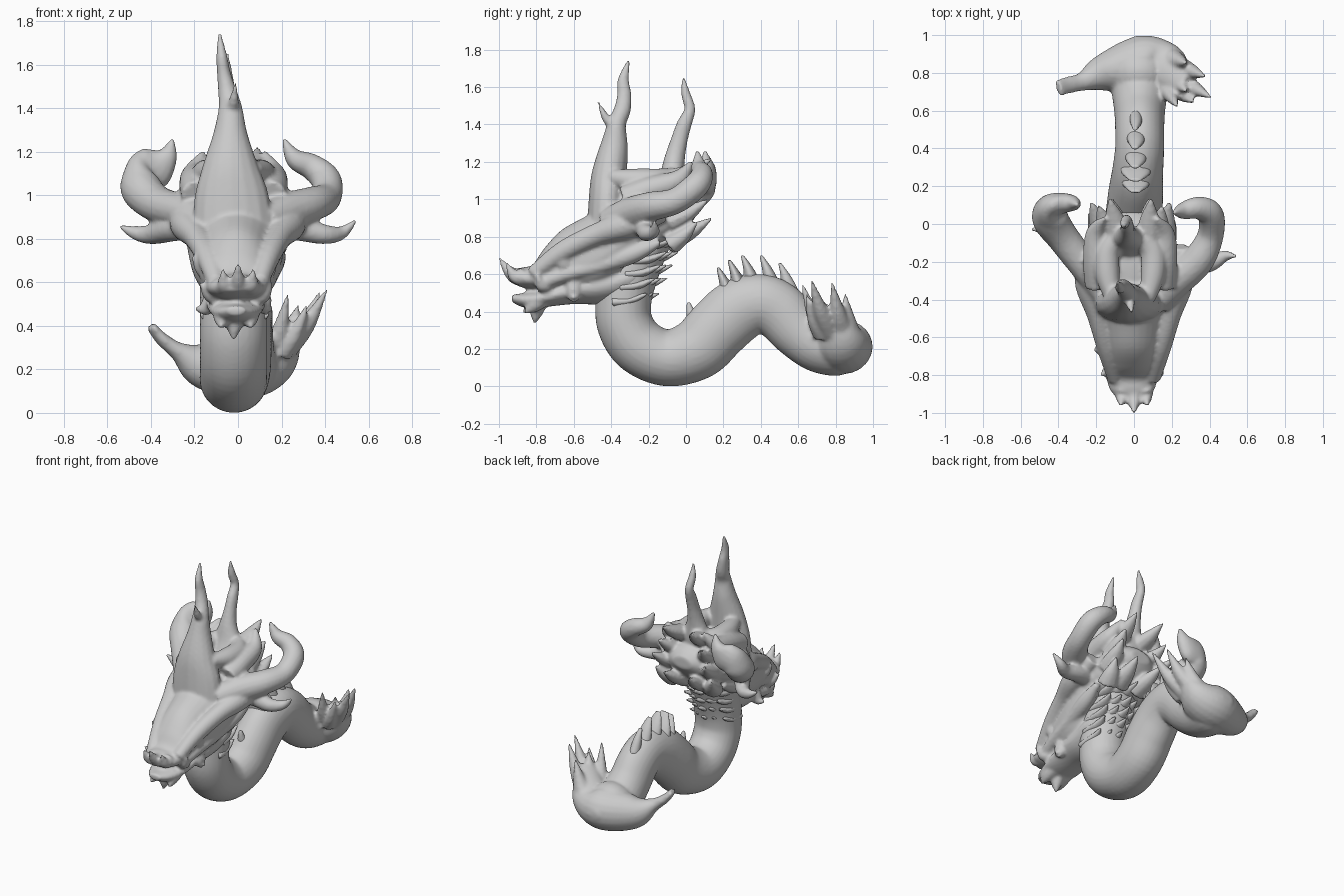
import bpy, bmesh, math
from mathutils import Vector


def spline(pts, n=6):
    """Catmull-Rom through tuples of any length."""
    out = []
    for i in range(len(pts) - 1):
        a, b, c, d = (pts[max(0, min(len(pts) - 1, i + k))] for k in (-1, 0, 1, 2))
        for s in range(n):
            t = s / n
            out.append([.5 * (2 * q + (r - p) * t + (2 * p - 5 * q + 4 * r - w) * t * t
                        + (3 * q - p - 3 * r + w) * t ** 3) for p, q, r, w in zip(a, b, c, d)])
    out.append(list(pts[-1]))
    return out


def skin(bm, rings):
    loops = [[bm.verts.new(p) for p in r] for r in rings]
    n = len(loops[0])
    for a, b in zip(loops, loops[1:]):
        for i in range(n):
            bm.faces.new((a[i], a[(i + 1) % n], b[(i + 1) % n], b[i]))
    bm.faces.new(loops[0][::-1])
    bm.faces.new(loops[-1])


def tube(bm, pts, ref=(1, 0, 0), seg=16, n=6):
    """Tapered tube, points are (x, y, z, radius along ref, other radius)."""
    sp = spline([p if len(p) == 5 else (*p, p[3]) for p in pts], n)
    pos = [Vector(p[:3]) for p in sp]
    rings = []
    for i, p in enumerate(sp):
        t = (pos[min(i + 1, len(pos) - 1)] - pos[max(i - 1, 0)]).normalized()
        u = Vector(ref) - t * t.dot(Vector(ref))
        if u.length < .05:
            u = t.orthogonal()
        u.normalize()
        v = t.cross(u)
        a, b = max(p[3], .003), max(p[4], .003)
        rings.append([pos[i] + u * a * math.cos(k * math.tau / seg) + v * b * math.sin(k * math.tau / seg)
                      for k in range(seg)])
    skin(bm, rings)


def hull(bm, stations, taper, cx=0, seg=28):
    """Loft along y, stations are (y, top, bottom, half width), narrower on top."""
    rings = []
    for y, top, bot, w in spline(stations, 5):
        ring = []
        for k in range(seg):
            a = k * math.tau / seg
            s, c = math.sin(a), math.cos(a)
            ring.append((cx + w * c * (1 - taper * s), y, (top + bot) / 2 + s * (top - bot) / 2))
        rings.append(ring)
    skin(bm, rings)


def spike(bm, base, tip, r, flat=1, bend=.03):
    m = [(a + b) / 2 for a, b in zip(base, tip)]
    m[2] -= bend
    tube(bm, [(*base, r, r * flat), (*m, r * .7, r * .7 * flat), (*tip, .006)], seg=10, n=4)


def finish(bm, name, voxel, smooth=3):
    bmesh.ops.recalc_face_normals(bm, faces=bm.faces)
    me = bpy.data.meshes.new(name)
    bm.to_mesh(me)
    bm.free()
    ob = bpy.data.objects.new(name, me)
    bpy.context.collection.objects.link(ob)
    m = ob.modifiers.new("fuse", 'REMESH')
    m.mode = 'VOXEL'
    m.voxel_size = voxel
    m.use_smooth_shade = True
    m = ob.modifiers.new("soften", 'SMOOTH')
    m.factor = .5
    m.iterations = smooth


# serpentine body with crosswise tail
bm = bmesh.new()
tube(bm, [(-.02, -.14, .9, .14, .12), (-.02, -.24, .76, .15, .15), (-.02, -.31, .6, .155, .16),
          (-.02, -.335, .45, .155, .15), (-.02, -.325, .33, .155, .15), (-.02, -.25, .215, .155, .152),
          (-.02, -.1, .152, .155, .152), (0, .06, .2, .15, .165), (.01, .17, .31, .145, .17),
          (.02, .28, .405, .135, .17), (.03, .4, .445, .13, .155), (.03, .5, .4, .13, .155),
          (.03, .6, .3, .135, .15), (.03, .71, .225, .15, .15), (.03, .82, .215, .16, .158),
          (.03, .92, .215, .12, .11), (.03, .995, .215, .03, .03)], seg=28)
tube(bm, [(-.4, .72, .4, .02, .045), (-.35, .735, .34, .03, .045), (-.27, .755, .28, .045, .05),
          (-.16, .8, .22, .11, .1), (.03, .84, .21, .145, .155), (.15, .83, .24, .12, .14),
          (.22, .79, .34, .06, .1), (.28, .75, .42, .03, .08)], ref=(0, 0, 1), seg=20)
# webbed tail fin fingers
for base, tip, r in [((.22, .77, .3), (.41, .67, .57), .06), ((.22, .84, .3), (.38, .78, .56), .06),
                     ((.2, .73, .28), (.32, .64, .5), .055), ((.16, .74, .28), (.23, .62, .55), .055),
                     ((.18, .88, .26), (.28, .85, .5), .065), ((.18, .8, .28), (.28, .7, .5), .07)]:
    spike(bm, base, tip, r)
finish(bm, "serpent_body", .012)

# head: skull, lower jaw
bm = bmesh.new()
hull(bm, [(-.945, .61, .56, .06), (-.88, .635, .53, .115), (-.82, .65, .52, .135), (-.76, .735, .51, .145),
          (-.66, .84, .5, .165), (-.5, .93, .5, .2), (-.38, 1.03, .55, .22), (-.25, 1.06, .68, .23),
          (-.1, 1.06, .76, .22), (0, 1.05, .84, .17), (.06, 1.0, .92, .07)], .1, -.01)
hull(bm, [(-.93, .49, .45, .04), (-.86, .5, .42, .09), (-.75, .52, .425, .125), (-.6, .58, .44, .14),
          (-.45, .62, .44, .15), (-.3, .66, .48, .15), (-.2, .66, .56, .1)], -.1, -.01)
# nose tusks and chin beard
for x, y, z in [(0, -1.0, .69), (-.07, -.96, .66), (.07, -.96, .66)]:
    spike(bm, (x * .8, -.88, .585), (x, y, z), .05)
for x, y, z in [(-.02, -.81, .335), (-.08, -.87, .39), (.06, -.86, .39)]:
    spike(bm, (x * .8, -.79, .46), (x, y, z), .055, bend=0)
# tall forehead crest and rear horn
tube(bm, [(-.02, -.43, .82, .19, .1), (-.03, -.42, 1.0, .17, .1), (-.035, -.41, 1.13, .13, .095),
          (-.035, -.385, 1.28, .08, .075), (-.035, -.37, 1.4, .055, .05), (-.05, -.34, 1.48, .042, .045),
          (-.065, -.33, 1.56, .032, .038), (-.075, -.335, 1.64, .025, .03), (-.085, -.305, 1.745, .008)])
spike(bm, (-.03, -.38, 1.4), (-.01, -.47, 1.52), .035)
tube(bm, [(-.02, -.12, .96, .15, .1), (-.03, -.08, 1.1, .11, .07), (-.035, -.06, 1.22, .06, .055),
          (-.035, -.035, 1.32, .04, .045), (-.035, -.01, 1.4, .035, .04), (-.04, .02, 1.48, .028, .03),
          (-.05, 0, 1.56, .025, .025), (-.05, -.015, 1.65, .008)])

# curled side horns
tube(bm, [(.12, -.42, .88, .07), (.22, -.3, .92, .09), (.34, -.19, .96, .08, .085), (.405, -.06, .99, .07),
          (.405, .05, 1.07, .07), (.34, .085, 1.13, .06), (.26, .07, 1.17, .045), (.21, .06, 1.26, .008)],
     ref=(0, 0, 1))
tube(bm, [(-.14, -.4, .88, .07), (-.24, -.25, .92, .08), (-.37, -.08, .96, .085), (-.445, .03, 1.03, .095),
          (-.44, .09, 1.1, .095, .07), (-.38, .11, 1.13, .1, .055), (-.325, .11, 1.18, .05, .04),
          (-.3, .1, 1.26, .008)], ref=(0, 0, 1))
for s in (-1, 1):
    # brow and cheek ridges
    tube(bm, [(s * .1, -.82, .6, .04), (s * .14, -.66, .72, .055), (s * .19, -.48, .81, .06),
              (s * .24, -.3, .87, .075), (s * .24, -.12, .93, .05)])
    tube(bm, [(s * .1, -.8, .54, .035), (s * .13, -.64, .6, .04), (s * .15, -.45, .65, .045),
              (s * .17, -.28, .71, .05), (s * .19, -.14, .77, .02)])
    spike(bm, (s * .1, -.64, .67), (s * .19 - .02, -.67, .72), .07)
    spike(bm, (s * .08, -.74, .55), (s * .165 - .01, -.8, .6), .055)
    spike(bm, (s * .1, -.6, .54), (s * .18 - .02, -.6, .48), .05)
    # crown rim joining crest and rear horn
    tube(bm, [(s * .09 - .02, -.4, 1.12, .04), (s * .12 - .02, -.27, 1.1, .065), (s * .12 - .02, -.15, 1.1, .065),
              (s * .07 - .02, -.07, 1.12, .05)])
    tube(bm, [(s * .17 - .02, -.33, 1.0, .07), (s * .18 - .02, -.2, 1.05, .07), (s * .18 - .02, -.05, 1.1, .055),
              (s * .14 - .02, .03, 1.2, .01)])
    # pointed ears below the horns
    y = -.1 - .07 * s
    tube(bm, [(s * .15, -.26, .88, .08), (s * .28, -.22, .85, .06), (s * .4, y - .04, .82, .045),
              (s * .48, y, .83, .03), (s * .545, y, .875 + .015 * s, .006)], ref=(0, 0, 1))
    # tufts behind the skull
    for x, y, z in [(.11, .14, 1.22), (.17, .1, 1.1), (.21, .12, 1.0), (.1, .14, .9), (.22, .06, .88)]:
        spike(bm, (s * x * .7, -.08, z - .12), (s * x - .02, y, z), .075, .8, .01)
finish(bm, "dragon_head", .011)

# layered neck mane ruffles
bm = bmesh.new()
for z, y in [(.85, -.01), (.79, .01), (.71, -.04), (.64, -.07), (.57, -.1), (.49, -.14)]:
    for x in (-.14, -.08, -.02, .04, .1):
        off = abs(x + .02)
        spike(bm, (x * .8, y - .2 - off * .4, z - .04), (x * 1.1, y - off * .5, z + .01), .065, .5, .015)
finish(bm, "neck_mane", .009, 2)

# dorsal spine plates along the hump
bm = bmesh.new()
for y, z, w in [(.17, .635, .08), (.23, .675, .085), (.3, .7, .06), (.4, .7, .05), (.5, .66, .035)]:
    tube(bm, [(.01, y + .06, z - .16, w, .045), (.01, y + .035, z - .08, w * .85, .028),
              (.005, y, z, w * .35, .008)], seg=16)
tube(bm, [(.01, .06, .33, .04), (.01, .03, .38, .03), (.01, .012, .45, .01)], seg=10)
finish(bm, "dorsal_spines", .008, 2)
